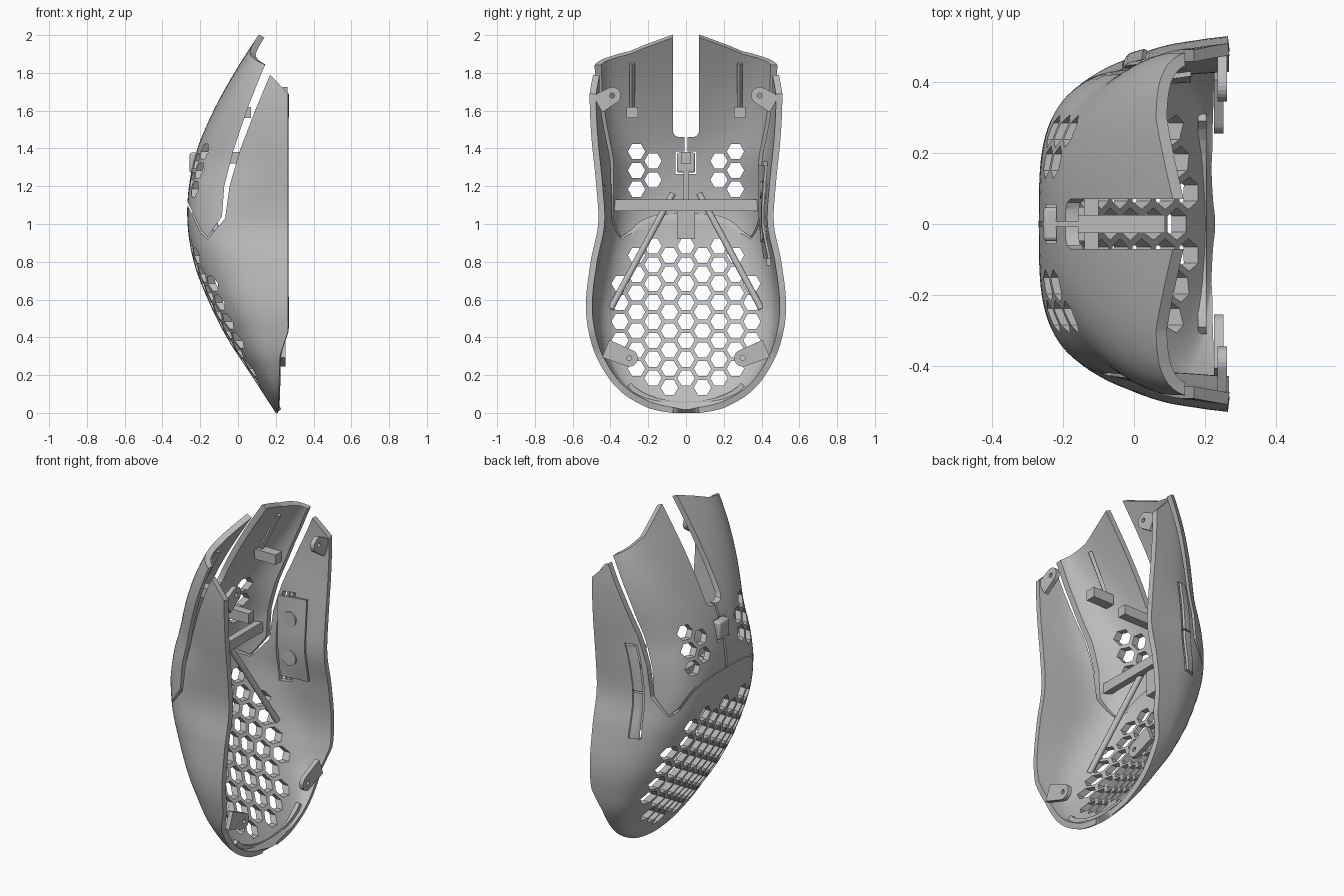
import bpy, bmesh, math
from mathutils import Vector

cube = bpy.data.objects.get("Cube")
if cube:
    bpy.data.objects.remove(cube)

grey = bpy.data.materials.new("plain grey")
grey.use_nodes = True
COLOUR = (0.5, 0.5, 0.5, 1)
grey.diffuse_color = COLOUR
grey.node_tree.nodes["Principled BSDF"].inputs["Base Color"].default_value = COLOUR

# Shell stations against height: half width, crest, boxiness of the section, open rim
WIDTH = [(0, .07), (.01, .14), (.03, .21), (.1, .33), (.2, .42), (.35, .495), (.55, .53),
         (.8, .505), (1, .465), (1.2, .475), (1.45, .5), (1.65, .51), (1.8, .505), (2.05, .49)]
CREST = [(0, .2), (.2, .07), (.4, -.06), (.6, -.16), (.8, -.235), (1, -.267),
         (1.2, -.26), (1.4, -.215), (1.6, -.13), (1.8, -.02), (2.05, .14)]
POWER = [(0, 2.6), (.5, 2.8), (.75, 3), (1, 3.6), (1.15, 3.2), (1.35, 2.6), (1.6, 3),
         (1.85, 3.6), (2.05, 3.6)]
RIM = [(0, .212), (.3, .222), (.43, .265), (2.05, .265)]
WALL = .034


def smooth(table, z):
    """Cubic interpolation through the table."""
    k = max(i for i in range(len(table) - 1) if i == 0 or table[i][0] <= z)
    (z0, a), (z1, b) = table[k], table[k + 1]

    def slope(i):
        lo, hi = table[max(i - 1, 0)], table[min(i + 1, len(table) - 1)]
        return (hi[1] - lo[1]) / (hi[0] - lo[0]) * (z1 - z0)
    t = (z - z0) / (z1 - z0)
    m, n = slope(k), slope(k + 1)
    return a + t * (m + t * (3 * (b - a) - 2 * m - n + t * (2 * (a - b) + m + n)))


def rim(z):
    for (z0, a), (z1, b) in zip(RIM, RIM[1:]):
        if z <= z1:
            return a + (b - a) * (z - z0) / (z1 - z0)
    return RIM[-1][1]


def wall_y(x, z):
    """Half width of the outer surface, slightly flared at the rim."""
    n = smooth(POWER, z)
    u = min(1, max(0, (rim(z) - x) / (rim(z) - smooth(CREST, z))))
    return smooth(WIDTH, z) * (1 - u ** n) ** (1 / n) * (1 - .02 * min(1, u / .25))


def shell_row(z):
    depth = rim(z) - smooth(CREST, z)
    xs = [rim(z) - depth * abs(math.cos(math.pi * j / 52)) ** (2 / smooth(POWER, z))
          for j in range(27)]
    half = [(x, wall_y(x, z), z) for x in xs]
    return [(x, -y, z) for x, y, z in reversed(half[1:])] + half


def finish(name, bm):
    mesh = bpy.data.meshes.new(name)
    bm.to_mesh(mesh)
    bm.free()
    mesh.materials.append(grey)
    obj = bpy.data.objects.new(name, mesh)
    bpy.context.collection.objects.link(obj)
    return obj


def activate(obj):
    bpy.ops.object.select_all(action='DESELECT')
    obj.select_set(True)
    bpy.context.view_layer.objects.active = obj


def sheet(name, rows, thickness):
    """Grid of points, thickened away from its outer side."""
    bm = bmesh.new()
    grid = [[bm.verts.new(p) for p in row] for row in rows]
    for a, b in zip(grid, grid[1:]):
        for j in range(len(a) - 1):
            bm.faces.new((a[j], b[j], b[j + 1], a[j + 1]))
    obj = finish(name, bm)
    mod = obj.modifiers.new("thickness", 'SOLIDIFY')
    mod.thickness, mod.offset = thickness, -1
    activate(obj)
    bpy.ops.object.modifier_apply(modifier=mod.name)
    return obj


def prism(name, outlines, axis, lo, hi, lean=0.0):
    """Extrude (y, z) outlines along x, sinking by lean, or (x, z) outlines along y."""
    bm = bmesh.new()
    for outline in outlines:
        def ring(d):
            return [bm.verts.new((d, a, b - lean * d) if axis == 'x' else (a, d, b))
                    for a, b in outline]
        low, high = ring(lo), ring(hi)
        bm.faces.new(low)
        bm.faces.new(high)
        for i in range(len(low)):
            j = (i + 1) % len(low)
            bm.faces.new((low[i], low[j], high[j], high[i]))
    bmesh.ops.recalc_face_normals(bm, faces=bm.faces)
    return finish(name, bm)


def box(name, x, y, z):
    return prism(name, [[(y[0], z[0]), (y[1], z[0]), (y[1], z[1]), (y[0], z[1])]], 'x', *x)


def circle(a, b, r, n):
    steps = [math.tau * i / n for i in range(n)]
    return [(a + r * math.cos(t), b + r * math.sin(t)) for t in steps]


def mirrored(outline):
    return outline + [(-y, z) for y, z in reversed(outline)]


def cut(obj, cutter):
    cutter.hide_render = True
    mod = obj.modifiers.new("cut", 'BOOLEAN')
    mod.object, mod.operation, mod.solver = cutter, 'DIFFERENCE', 'EXACT'
    activate(obj)
    bpy.ops.object.modifier_apply(modifier=mod.name)
    bpy.data.objects.remove(cutter)


def bar(name, a, b, r, n=12):
    a, b = Vector(a), Vector(b)
    bm = bmesh.new()
    bmesh.ops.create_cone(bm, cap_ends=True, segments=n, radius1=r, radius2=r, depth=(b - a).length)
    obj = finish(name, bm)
    obj.location = (a + b) / 2
    obj.rotation_euler = (b - a).to_track_quat('Z', 'Y').to_euler()
    return obj


# Domed shell
ROWS = 64
shell = sheet("shell", [shell_row(2.04 * (i / ROWS) ** 1.6) for i in range(ROWS + 1)], WALL)

# Honeycomb openings: column, top and bottom centre
PITCH = .1
hexes = []
for col, top, bottom in [(0, .884, .18), (1, .834, .13), (2, .884, .18), (3, .834, .23),
                         (4, .684, .38), (2, 1.334, 1.23), (3, 1.384, 1.18)]:
    for side in ((1, -1) if col else (1,)):
        for k in range(int((top - bottom) / PITCH + .01) + 1):
            hexes.append(circle(side * col * .0873, top - k * PITCH, .046, 6))
cut(shell, prism("honeycomb_cutter", hexes, 'x', -.6, .5))

# Gap between the main buttons and the sides, with the seam and the side front edge
gap = [(.31, 1.645), (.17, 1.79), (.09, 1.6), (.01, 1.39), (-.045, 1.2), (-.068, 1.03),
       (-.16, .92), (-.2, .955), (-.24, 1.045), (-.3, 1.165), (-.3, 1.178), (-.235, 1.053),
       (-.195, .965), (-.16, .932), (-.085, 1.04), (-.073, 1.2),
       (-.024, 1.39), (.05, 1.61), (.125, 1.8), (.152, 1.86), (.152, 2.2), (.31, 2.2)]
cut(shell, prism("gap_cutter", [gap], 'y', -.7, .7))

# Slanted front edge, wheel slot, centre seam and small button opening
LEAN = .5
front = [(y, z + LEAN * .115) for y, z in
         [(.07, 2), (.2, 1.938), (.3, 1.888), (.4, 1.866), (.46, 1.857), (.7, 1.85), (.7, 2.6)]]
cut(shell, prism("front_cutter", [mirrored(front)], 'x', -.6, .6, LEAN))
slot = [(.07, 2.3), (.07, 1.49), (.06, 1.47), (.04, 1.46)]
cut(shell, prism("slot_cutter", [mirrored(slot)], 'x', -.6, .6))
cut(shell, box("seam_cutter", (-.6, .2), (-.007, .007), (1.1, 1.48)))
cut(shell, box("opening_cutter", (-.6, .2), (-.055, .055), (1.265, 1.385)))


# Thumb buttons set in the +y side
def strip_centre(z):
    return .002 + (z - .98) ** 2 * (.36 if z > .98 else .18)


def strip_outline(lo, hi, half):
    zs = [lo + (hi - lo) * i / 8 for i in range(9)]
    return ([(strip_centre(z) - half, z) for z in zs] +
            [(strip_centre(z) + half, z) for z in reversed(zs)])


cut(shell, prism("thumb_cutter", [strip_outline(.78, 1.33, .035)], 'y', .2, .7))
parts = [shell]
for name, lo, hi in [("rear_thumb_button", .785, 1.05), ("front_thumb_button", 1.06, 1.325)]:
    rows = []
    for i in range(11):
        z = lo + (hi - lo) * i / 10
        xs = [strip_centre(z) + .031 * (j / 3 - 1) for j in range(7)]
        rows.append([(x, wall_y(x, z) + .014 - .008 * (abs(j - 3) == 3), z)
                     for j, x in enumerate(xs)])
    parts.append(sheet(name, rows, .035))

# Thumb switch holder inside
rows = [[(x, wall_y(x, z) - .044, z) for x in (-.01, .03, .06, .09, .12, .16)]
        for z in (.82, .9, 1, 1.1, 1.2, 1.31)]
parts.append(sheet("switch_holder", rows, .014))
for z in (.95, 1.18):
    parts.append(bar("thumb_switch", (.06, wall_y(.06, z) - .03, z),
                     (.06, wall_y(.06, z) - .064, z), .045, 24))

# Small top button, its post, the centre rib and the cross bar
top_button = box("top_button", (-.256, -.205), (-.048, .048), (1.272, 1.378))
bevel = top_button.modifiers.new("round", 'BEVEL')
bevel.width, bevel.segments = .012, 3
parts.append(top_button)
box("wheel_post", (-.21, .087), (-.026, .026), (1.32, 1.38))
box("centre_rib", (-.236, -.205), (-.015, .015), (1.06, 1.28))
box("centre_block", (-.24, -.13), (-.048, .048), (.92, 1.07))
box("cross_bar", (-.14, -.1), (-.385, .385), (1.07, 1.13))

# Rear inner lip
arc = [math.radians(-70 + 10 * i) for i in range(15)]
lip = [(.33 * math.sin(t), .2 - .17 * math.cos(t)) for t in arc]
lip += [(.31 * math.sin(t), .21 - .15 * math.cos(t)) for t in reversed(arc)]
prism("rear_lip", [lip], 'x', .18, .205)

# Mirrored struts, plunger pads and screw tabs
for side, label in ((1, "back"), (-1, "front")):
    parts.append(bar(label + "_strut", (-.16, side * .07, 1.16), (-.02, side * .4, .55), .017))
    box(label + "_pad", (-.07, .07), sorted((side * .255, side * .315)), (1.56, 1.62))
    bar(label + "_pad_rib", (-.055, side * .285, 1.6), (.07, side * .285, 1.85), .014, 4)
    for kind, y, z, angle, reach, x in [("lower", .3, .29, 22, .135, .226),
                                        ("upper", .39, 1.68, -30, .09, .236)]:
        d = math.radians(angle)
        ends = [d + math.radians(90 + 15 * i) for i in range(13)]
        outline = [(y + .045 * math.cos(t), z + .045 * math.sin(t)) for t in ends]
        for s in (-1, 1):
            outline.append((y + reach * math.cos(d) - s * .05 * math.sin(d),
                            z + reach * math.sin(d) + s * .05 * math.cos(d)))
        tab = prism(f"{label}_{kind}_tab", [[(side * a, b) for a, b in outline]], 'x', x, x + .026)
        cut(tab, prism("screw_cutter", [circle(side * y, z, .013, 16)], 'x', 0, .5))

for obj in parts:
    activate(obj)
    bpy.ops.object.shade_smooth_by_angle(angle=math.radians(32))
